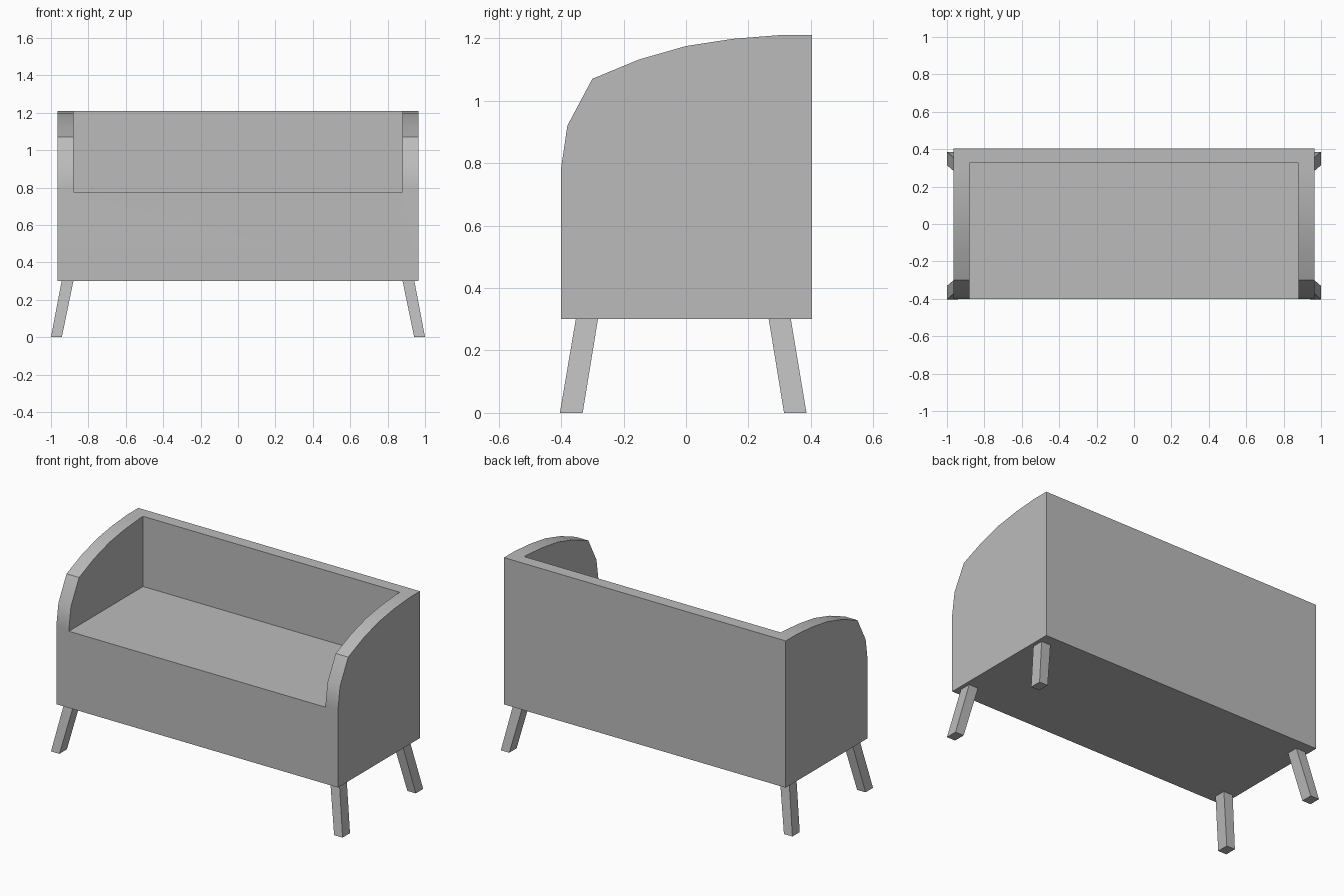
import bpy
import bmesh
from math import radians

cube = bpy.data.objects.get("Cube")
if cube:
    bpy.data.objects.remove(cube, do_unlink=True)

grey = bpy.data.materials.new("plain_grey")
grey.use_nodes = True
colour = (0.5, 0.5, 0.5, 1)
grey.diffuse_color = colour
grey.node_tree.nodes["Principled BSDF"].inputs["Base Color"].default_value = colour


def loft(name, lower, upper):
    """Solid between two matching outlines."""
    bm = bmesh.new()
    a = [bm.verts.new(p) for p in lower]
    b = [bm.verts.new(p) for p in upper]
    bm.faces.new(a)
    bm.faces.new(b)
    for i in range(len(a)):
        j = (i + 1) % len(a)
        bm.faces.new((a[i], a[j], b[j], b[i]))
    bmesh.ops.recalc_face_normals(bm, faces=bm.faces)
    mesh = bpy.data.meshes.new(name)
    bm.to_mesh(mesh)
    bm.free()
    mesh.materials.append(grey)
    ob = bpy.data.objects.new(name, mesh)
    bpy.context.collection.objects.link(ob)
    return ob


def rect(x0, x1, y0, y1, z):
    return [(x0, y0, z), (x1, y0, z), (x1, y1, z), (x0, y1, z)]


# Sofa body: side profile (y, z) extruded across the full width
profile = [(-0.4, 0.3), (-0.4, 0.785), (-0.38, 0.92), (-0.3, 1.07),
           (-0.15, 1.132), (0, 1.175), (0.15, 1.198), (0.3, 1.21),
           (0.403, 1.21), (0.403, 0.3)]
half_width = 0.966
body = loft("sofa_body", [(-half_width, y, z) for y, z in profile],
            [(half_width, y, z) for y, z in profile])

# Seat recess, open to the front and the top
recess = [-0.88, 0.88, -0.6, 0.327]
cutter = loft("seat_cutter", rect(*recess, 0.775), rect(*recess, 1.5))
cutter.hide_render = True
cut = body.modifiers.new("seat_recess", "BOOLEAN")
cut.object = cutter
cut.solver = "EXACT"
bpy.ops.object.select_all(action="DESELECT")
bpy.context.view_layer.objects.active = body
body.select_set(True)
bpy.ops.object.modifier_apply(modifier=cut.name)
bpy.data.objects.remove(cutter, do_unlink=True)

# Soft curve along the arms, crisp corners and flat panels
bpy.ops.object.shade_smooth_by_angle(angle=radians(30))
soft = body.modifiers.new("flat_panels", "WEIGHTED_NORMAL")
soft.keep_sharp = True

# Splayed legs: foot and top y ranges for the front and back pairs
legs = {"front": ((-0.404, -0.331), (-0.353, -0.282)),
        "back": ((0.314, 0.386), (0.265, 0.336))}
for place, (foot, top) in legs.items():
    for side, s in (("left", 1), ("right", -1)):
        loft(f"{place}_{side}_leg", rect(s * 0.942, s, *foot, 0),
             rect(s * 0.88, s * 0.943, *top, 0.3))
